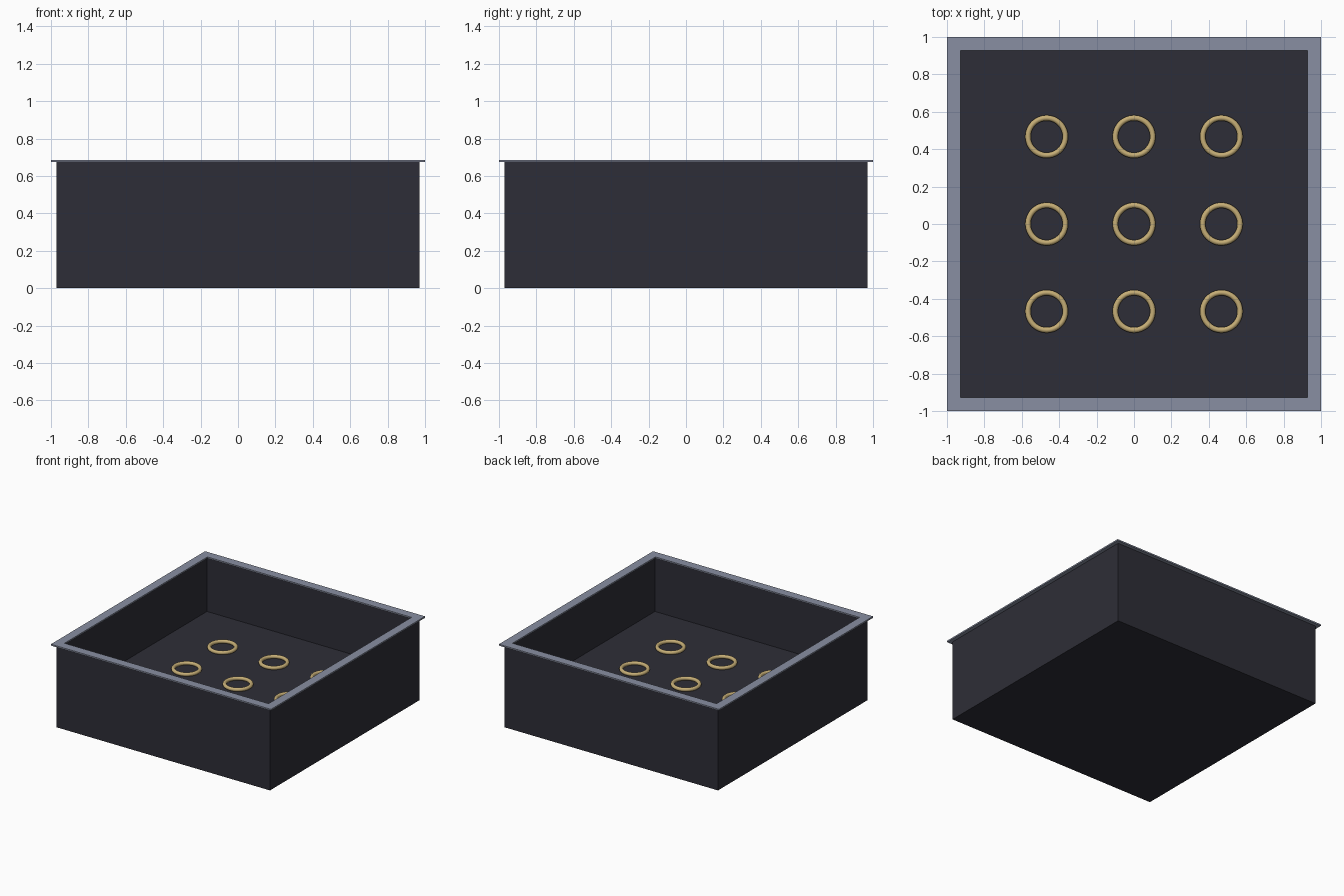
import bpy, bmesh, math

if "Cube" in bpy.data.objects:
    bpy.data.objects.remove(bpy.data.objects["Cube"])


def material(name, rgb):
    m = bpy.data.materials.new(name)
    m.diffuse_color = (*rgb, 1)
    m.use_nodes = True
    m.node_tree.nodes["Principled BSDF"].inputs["Base Color"].default_value = m.diffuse_color
    return m


DARK = material("charcoal", (0.027, 0.027, 0.038))
STEEL = material("blue grey metal", (0.25, 0.275, 0.36))
GOLD = material("gold", (0.56, 0.42, 0.18))


def lathe_square(name, profile, mat, closed=False):
    """Sweep (half_width, z) profile points round a square."""
    bm = bmesh.new()
    rings = [[bm.verts.new((sx * w, sy * w, z))
              for sx, sy in ((-1, -1), (1, -1), (1, 1), (-1, 1))]
             for w, z in profile]
    pairs = list(zip(rings, rings[1:]))
    if closed:
        pairs.append((rings[-1], rings[0]))
    else:
        bm.faces.new(rings[0])
        bm.faces.new(rings[-1])
    for a, b in pairs:
        for i in range(4):
            j = (i + 1) % 4
            bm.faces.new((a[i], a[j], b[j], b[i]))
    bmesh.ops.recalc_face_normals(bm, faces=bm.faces)
    me = bpy.data.meshes.new(name)
    bm.to_mesh(me)
    bm.free()
    me.materials.append(mat)
    ob = bpy.data.objects.new(name, me)
    bpy.context.collection.objects.link(ob)
    return ob


FLOOR = 0.23

# Open housing with raised inner floor
lathe_square("housing", [(0.97, 0), (0.97, 0.674), (0.94, 0.674), (0.94, FLOOR)], DARK)

# Thin flange around the opening
lathe_square("rim", [(1, 0.674), (1, 0.686), (0.928, 0.686), (0.928, 0.674)], STEEL, True)

# Three by three grid of gold rings resting on the floor
for row in (-1, 0, 1):
    for col in (-1, 0, 1):
        bpy.ops.mesh.primitive_torus_add(
            location=(col * 0.467, row * 0.467, FLOOR + 0.015),
            major_radius=0.1, minor_radius=0.015,
            major_segments=48, minor_segments=12)
        ring = bpy.context.object
        ring.name = "lamp_ring"
        ring.data.materials.append(GOLD)
        bpy.ops.object.shade_smooth()
